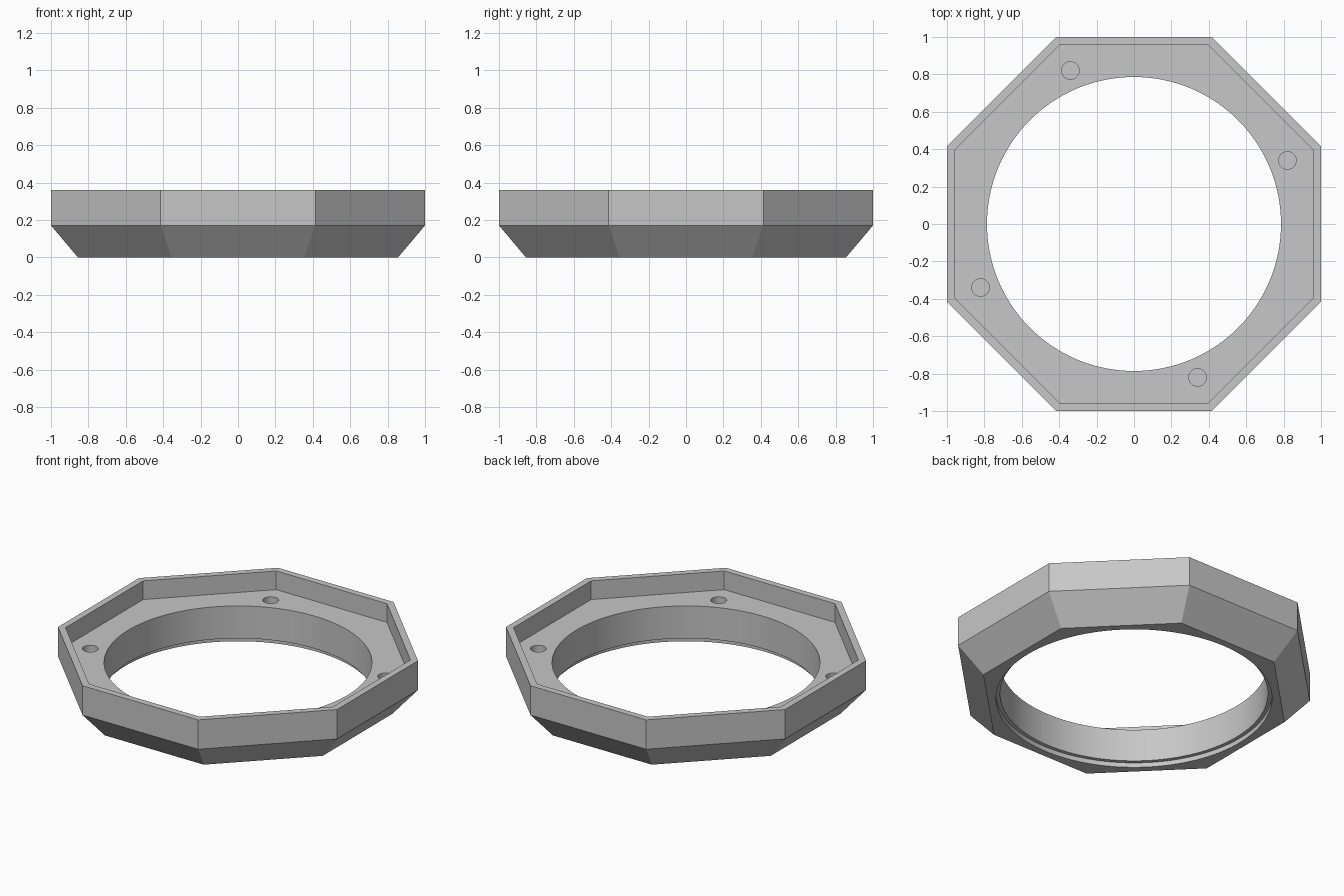
import bpy, bmesh, math

if "Cube" in bpy.data.objects:
    bpy.data.objects.remove(bpy.data.objects["Cube"])

grey = bpy.data.materials.new("mid_grey")
grey.diffuse_color = (0.57, 0.57, 0.57, 1)
grey.use_nodes = True
grey.node_tree.nodes["Principled BSDF"].inputs["Base Color"].default_value = grey.diffuse_color


def loft(name, sides, rings, turn=0.0):
    """Closed solid through regular polygon rings given as (corner radius, z)."""
    bm = bmesh.new()
    loops = []
    for r, z in rings:
        angles = [turn + 2 * math.pi * i / sides for i in range(sides)]
        loops.append([bm.verts.new((r * math.cos(a), r * math.sin(a), z)) for a in angles])
    for a, b in zip(loops, loops[1:]):
        for i in range(sides):
            j = (i + 1) % sides
            bm.faces.new((a[i], a[j], b[j], b[i]))
    bm.faces.new(loops[0][::-1])
    bm.faces.new(loops[-1])
    bmesh.ops.recalc_face_normals(bm, faces=bm.faces)
    mesh = bpy.data.meshes.new(name)
    bm.to_mesh(mesh)
    bm.free()
    obj = bpy.data.objects.new(name, mesh)
    bpy.context.collection.objects.link(obj)
    obj.data.materials.append(grey)
    return obj


def cut(target, cutter):
    """Subtract the cutter and remove it."""
    mod = target.modifiers.new("cut", 'BOOLEAN')
    mod.operation = 'DIFFERENCE'
    mod.solver = 'EXACT'
    mod.object = cutter
    bpy.context.view_layer.objects.active = target
    bpy.ops.object.modifier_apply(modifier=mod.name)
    bpy.data.objects.remove(cutter)


CORNER = 1 / math.cos(math.pi / 8)   # flat distance to corner radius
TURN = math.pi / 8
FLOOR = 0.24

# Octagonal body: tapered foot, straight wall, shallow tray in the top
body = loft("octagonal_ring", 8, [
    (0.856 * CORNER, 0), (CORNER, 0.171), (CORNER, 0.361),
    (0.958 * CORNER, 0.361), (0.958 * CORNER, FLOOR)], TURN)

# Round opening with a slightly wider step at the bottom
cut(body, loft("bore_cutter", 128, [
    (0.81, -0.1), (0.81, 0.03), (0.786, 0.03), (0.786, 0.5)]))

# Four blind screw holes, one in every second corner
for k in range(4):
    a = math.radians(22.5 + 90 * k)
    hole = loft("hole_cutter", 32, [(0.047, 0.10), (0.047, 0.5)])
    hole.location = (0.888 * math.cos(a), 0.888 * math.sin(a), 0)
    bpy.context.view_layer.update()
    cut(body, hole)

# Smooth round walls, sharp edges elsewhere
bpy.ops.object.select_all(action='DESELECT')
body.select_set(True)
bpy.context.view_layer.objects.active = body
bpy.ops.object.shade_smooth_by_angle(angle=math.radians(20))
